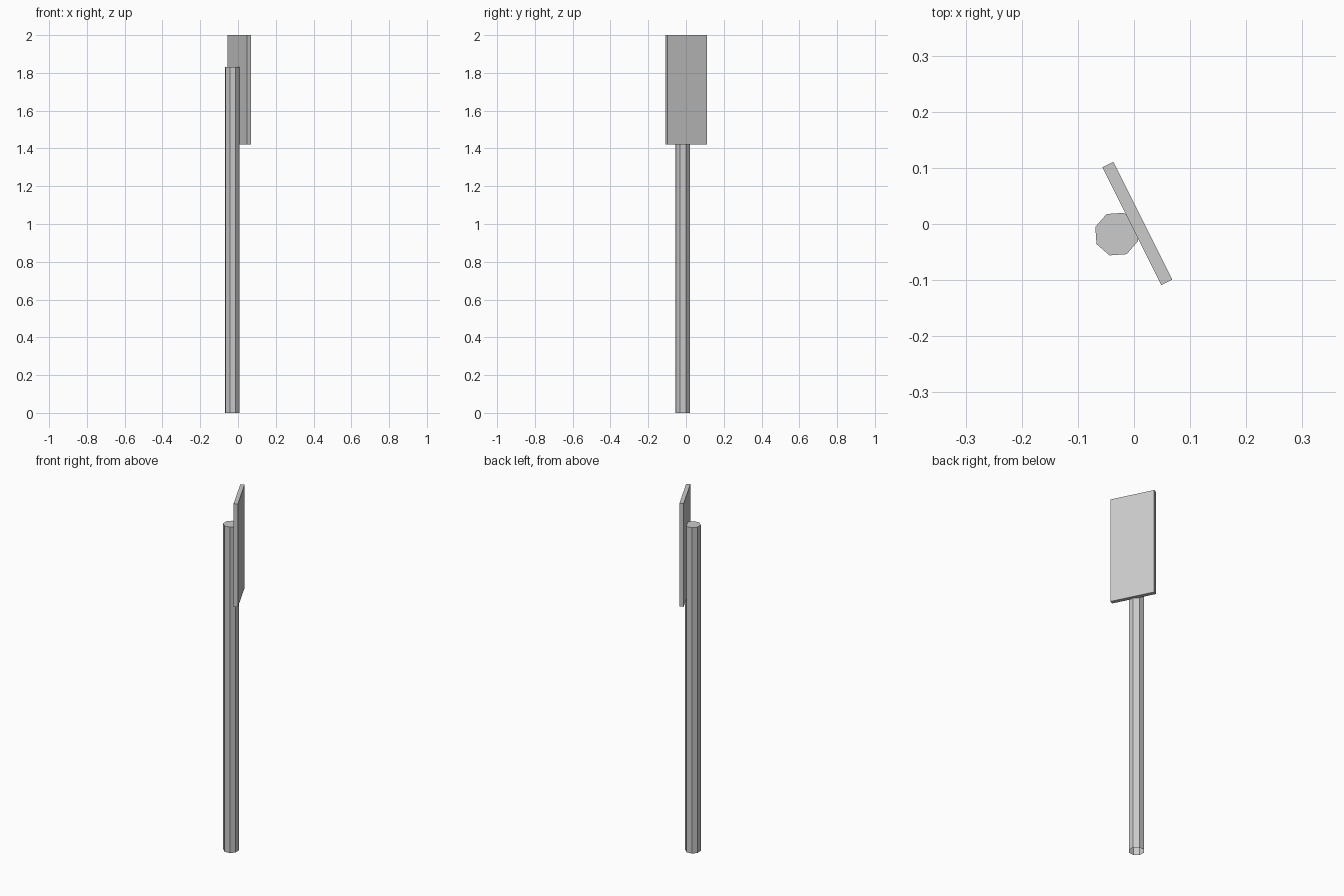
import bpy, bmesh
from math import radians
from mathutils import Matrix

if "Cube" in bpy.data.objects:
    bpy.data.objects.remove(bpy.data.objects["Cube"])

TURN = radians(26.6)  # whole sign is turned about z


def add_object(name, bm):
    bmesh.ops.recalc_face_normals(bm, faces=bm.faces[:])
    mesh = bpy.data.meshes.new(name)
    bm.to_mesh(mesh)
    bm.free()
    obj = bpy.data.objects.new(name, mesh)
    bpy.context.collection.objects.link(obj)
    return obj


# Post: eight-sided tube, capped on top, open at the ground
height, radius = 1.83, 0.04
bm = bmesh.new()
bmesh.ops.create_cone(bm, cap_ends=True, segments=8, radius1=radius,
                      radius2=radius, depth=height,
                      matrix=Matrix.Translation((0, 0, height / 2)))
# make sure a corner points toward the plate
corner = max((v.co.xy.normalized().x for v in bm.verts))
if corner < 0.99:
    bmesh.ops.rotate(bm, verts=bm.verts[:], matrix=Matrix.Rotation(radians(22.5), 3, 'Z'))
bm.normal_update()
bottom = [f for f in bm.faces if f.normal.z < -0.9]
bmesh.ops.delete(bm, geom=bottom, context='FACES_ONLY')
post = add_object("post", bm)
post.location = (-0.031, -0.018, 0)
post.rotation_euler.z = TURN

# Sign plate: thin upright panel fixed to the post
low, high = 1.42, 2.0
bm = bmesh.new()
bmesh.ops.create_cube(bm, size=1, matrix=Matrix.Diagonal((0.022, 0.235, high - low, 1)))
plate = add_object("sign_plate", bm)
plate.location = (0.006, 0.001, (low + high) / 2)
plate.rotation_euler.z = TURN
